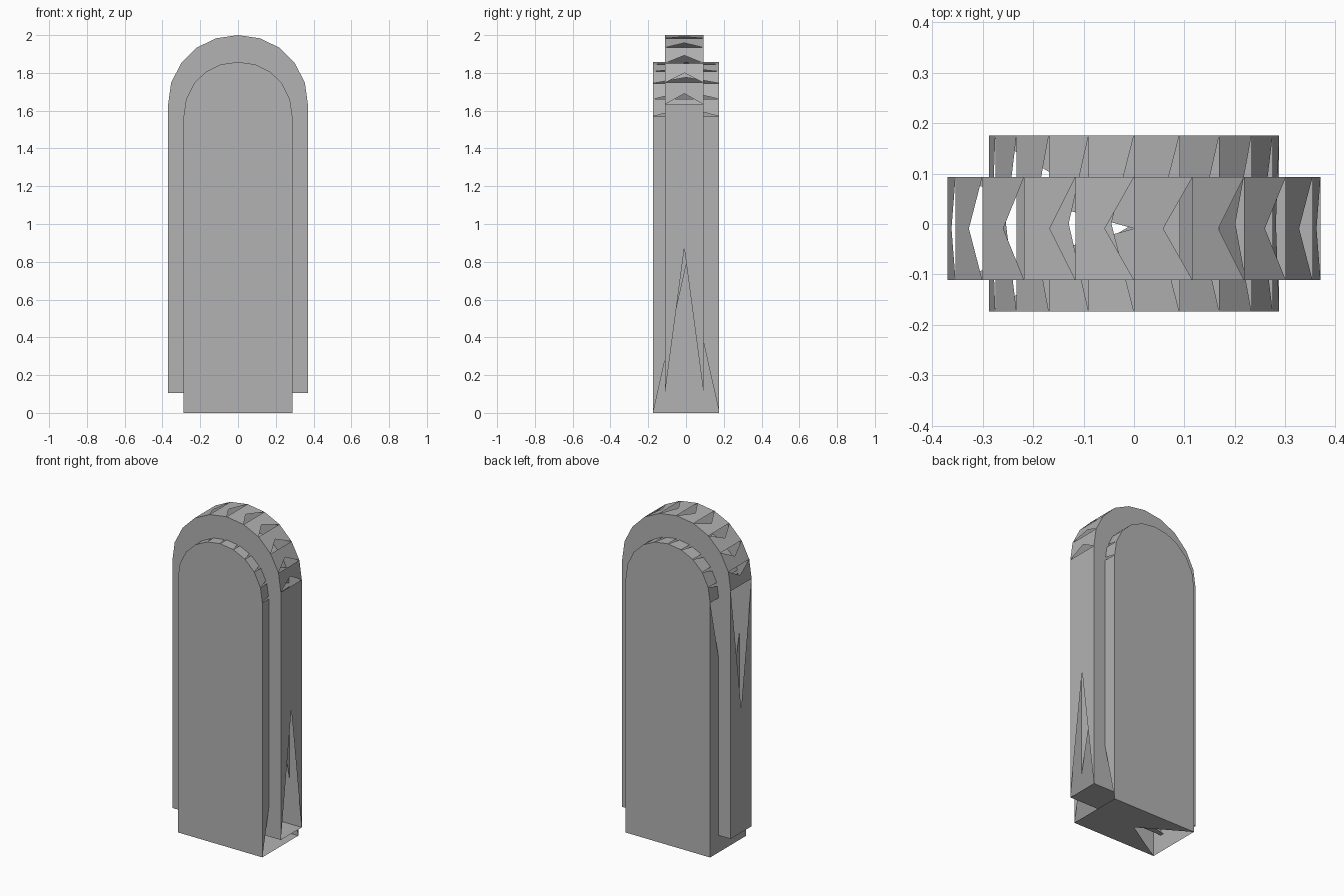
import bpy, bmesh
from mathutils import Vector

if "Cube" in bpy.data.objects:
    bpy.data.objects.remove(bpy.data.objects["Cube"])

stone = bpy.data.materials.new("plain grey")
stone.diffuse_color = (0.45, 0.45, 0.45, 1)
stone.use_nodes = True
stone.node_tree.nodes["Principled BSDF"].inputs["Base Color"].default_value = stone.diffuse_color


def arch_slab(name, half_arch, bottom, y_front, y_back):
    """Arched slab; each rim panel has a triangular notch open on its clockwise end."""
    # Clockwise outline: left spring point, over the crown, down to the base
    left = [(-x, z) for x, z in reversed(half_arch[1:])]
    w = half_arch[-1][0]
    outline = left + half_arch + [(w, bottom), (-w, bottom)]

    bm = bmesh.new()
    front = [bm.verts.new((x, y_front, z)) for x, z in outline]
    back = [bm.verts.new((x, y_back, z)) for x, z in outline]
    bm.faces.new(front[::-1])
    bm.faces.new(back)

    # Notched rim panels, the notch tip at the panel centre
    n = len(outline)
    for i in range(n):
        j = (i + 1) % n
        corners = (front[i], front[j], back[j], back[i])
        tip = bm.verts.new(sum((v.co for v in corners), Vector()) / 4)
        bm.faces.new((front[i], front[j], tip, back[j], back[i]))

    mesh = bpy.data.meshes.new(name)
    bm.to_mesh(mesh)
    bm.free()
    mesh.materials.append(stone)
    bpy.context.collection.objects.link(bpy.data.objects.new(name, mesh))


# Wide thin slab, raised off the floor
arch_slab("outer_slab",
          [(0, 2.0), (0.116, 1.983), (0.218, 1.934), (0.301, 1.851),
           (0.354, 1.748), (0.37, 1.633)],
          0.105, -0.111, 0.093)

# Narrow thick slab through the middle, standing on the floor
arch_slab("inner_slab",
          [(0, 1.858), (0.09, 1.845), (0.169, 1.807), (0.233, 1.745),
           (0.275, 1.661), (0.288, 1.57)],
          0.0, -0.174, 0.176)
